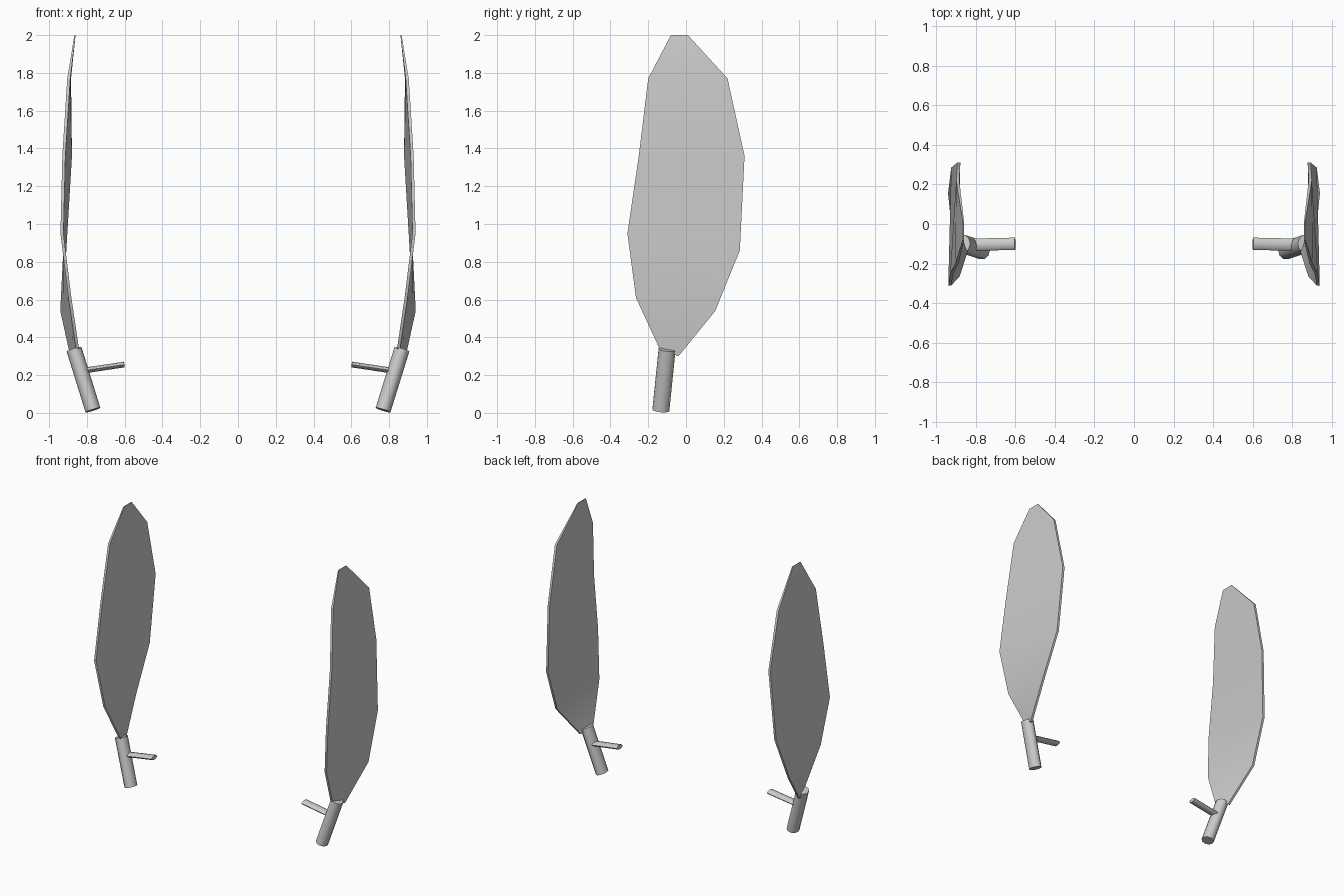
import bpy, bmesh
from mathutils import Vector, Matrix

if "Cube" in bpy.data.objects:
    bpy.data.objects.remove(bpy.data.objects["Cube"])


def finish(name, bm, angle=0.6):
    """Turn a right-hand part into a mirrored, shaded object."""
    bmesh.ops.recalc_face_normals(bm, faces=bm.faces)
    mesh = bpy.data.meshes.new(name)
    bm.to_mesh(mesh)
    bm.free()
    obj = bpy.data.objects.new(name, mesh)
    bpy.context.collection.objects.link(obj)
    obj.modifiers.new("mirror", 'MIRROR').use_mirror_merge = False
    bpy.ops.object.select_all(action='DESELECT')
    obj.select_set(True)
    bpy.context.view_layer.objects.active = obj
    bpy.ops.object.shade_smooth_by_angle(angle=angle)
    return obj


def rod(name, start, end, r_side, r_up, sides):
    """Closed rod between two points with an elliptical section."""
    start, end = Vector(start), Vector(end)
    axis = end - start
    w = axis.normalized()
    u = Vector((0, 1, 0))
    u = (u - w * u.dot(w)).normalized()
    v = w.cross(u)
    rot = Matrix((u, v, w)).transposed().to_4x4()
    mat = Matrix.Translation((start + end) / 2) @ rot @ Matrix.Diagonal((r_side, r_up, 1, 1))
    bm = bmesh.new()
    bmesh.ops.create_cone(bm, cap_ends=True, segments=sides, radius1=1, radius2=1,
                          depth=axis.length, matrix=mat)
    return finish(name, bm, 0.9)


# Blade: rows of front edge and back edge points, with half thickness
rows = [
    ((0.850, -0.14, 0.34), (0.880, -0.04, 0.30), 0.008),
    ((0.890, -0.265, 0.61), (0.933, 0.155, 0.54), 0.008),
    ((0.932, -0.31, 0.95), (0.917, 0.285, 0.86), 0.008),
    ((0.922, -0.25, 1.36), (0.887, 0.31, 1.36), 0.008),
    ((0.896, -0.20, 1.77), (0.892, 0.22, 1.77), 0.008),
    ((0.863, -0.08, 2.00), (0.863, 0.01, 2.00), 0.003),
]
bm = bmesh.new()
rings = []
for front, back, t in rows:
    off = Vector((t, 0, 0))
    f, b = Vector(front), Vector(back)
    rings.append([bm.verts.new(p) for p in (f - off, f + off, b + off, b - off)])
for lo, hi in zip(rings, rings[1:]):
    for i in range(4):
        j = (i + 1) % 4
        bm.faces.new((lo[i], lo[j], hi[j], hi[i]))
bm.faces.new(rings[0])
bm.faces.new(rings[-1])
finish("blades", bm)

# Grip under each blade
rod("grips", (0.768, -0.133, 0.015), (0.868, -0.10, 0.337), 0.047, 0.041, 10)

# Flattened side peg pointing inward
rod("side_pegs", (0.602, -0.10, 0.256), (0.83, -0.105, 0.222), 0.031, 0.015, 8)
